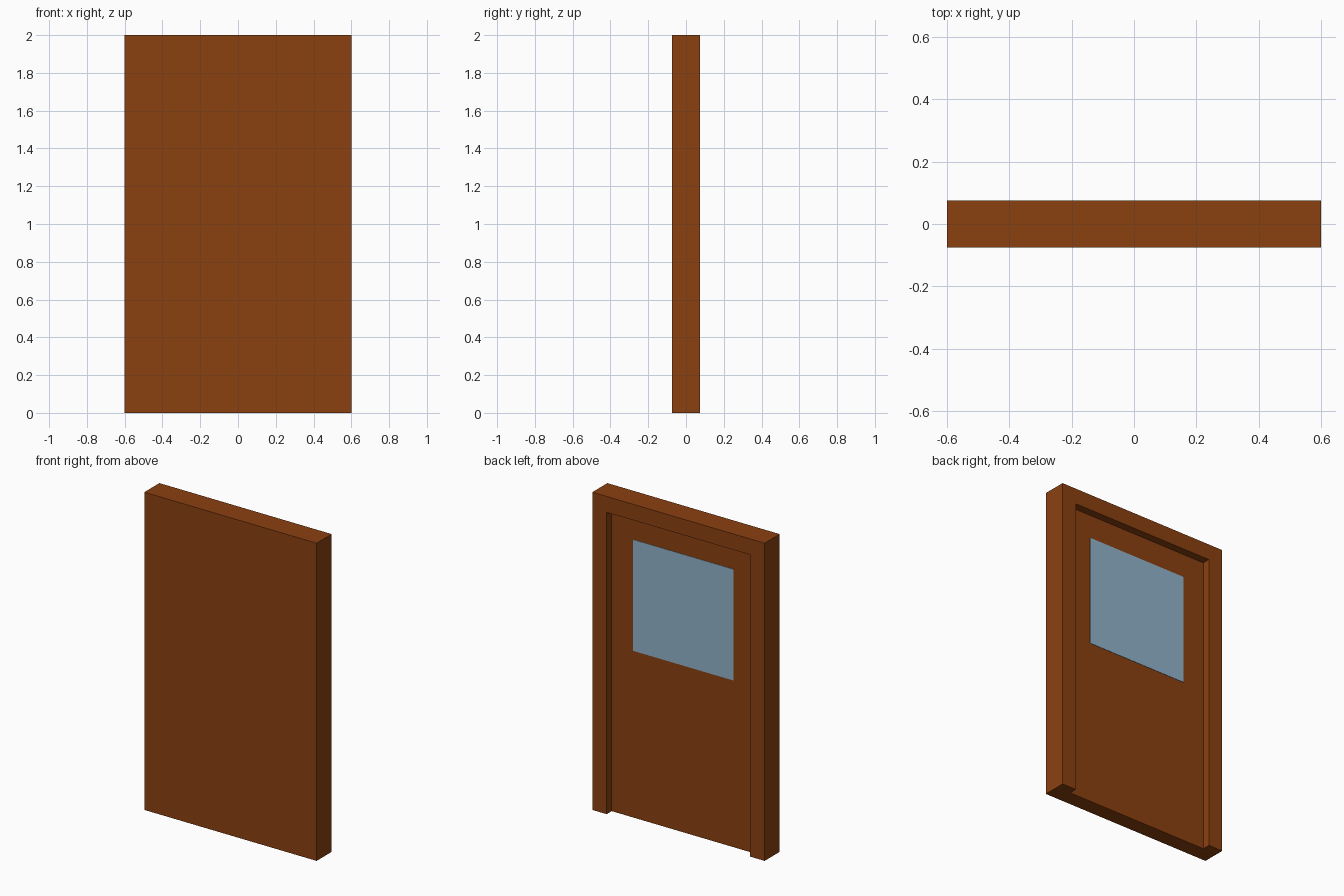
import bpy

if "Cube" in bpy.data.objects:
    bpy.data.objects.remove(bpy.data.objects["Cube"], do_unlink=True)

WIDTH, DEPTH, HEIGHT = 1.2, 0.15, 2.0
FRAME = 0.1      # width of the raised surround
RECESS = 0.05    # depth of the panel behind the surround
BACK = DEPTH / 2
PANEL = BACK - RECESS


def material(name, color):
    mat = bpy.data.materials.new(name)
    mat.use_nodes = True
    mat.diffuse_color = (*color, 1)
    for node in mat.node_tree.nodes:
        if node.type == "BSDF_PRINCIPLED":
            node.inputs["Base Color"].default_value = (*color, 1)
    return mat


def box(name, low, high, mat):
    center = [(a + b) / 2 for a, b in zip(low, high)]
    bpy.ops.mesh.primitive_cube_add(size=1, location=center)
    obj = bpy.context.object
    obj.name = name
    obj.scale = [b - a for a, b in zip(low, high)]
    bpy.ops.object.transform_apply(location=True, rotation=False, scale=True)
    obj.data.materials.append(mat)
    return obj


wood = material("brown wood", (0.26, 0.052, 0.0055))
glass = material("blue grey glass", (0.28, 0.45, 0.6))

# Solid door, flat at the front
door = box("door", (-WIDTH / 2, -BACK, 0), (WIDTH / 2, BACK, HEIGHT), wood)

# Recess in the back, open at the floor, leaves the surround standing proud
side = WIDTH / 2 - FRAME
cutter = box("recess_cutter", (-side, PANEL, -FRAME),
             (side, BACK + FRAME, HEIGHT - FRAME), wood)
cutter.hide_render = True
cut = door.modifiers.new("recess", "BOOLEAN")
cut.operation = "DIFFERENCE"
cut.solver = "EXACT"
cut.object = cutter
bpy.ops.object.select_all(action="DESELECT")
bpy.context.view_layer.objects.active = door
door.select_set(True)
bpy.ops.object.modifier_apply(modifier=cut.name)
bpy.data.objects.remove(cutter, do_unlink=True)

# Window pane, a thin plate on the recessed panel
box("window", (-0.35, PANEL - 0.002, 1.05), (0.35, PANEL + 0.002, 1.75), glass)
